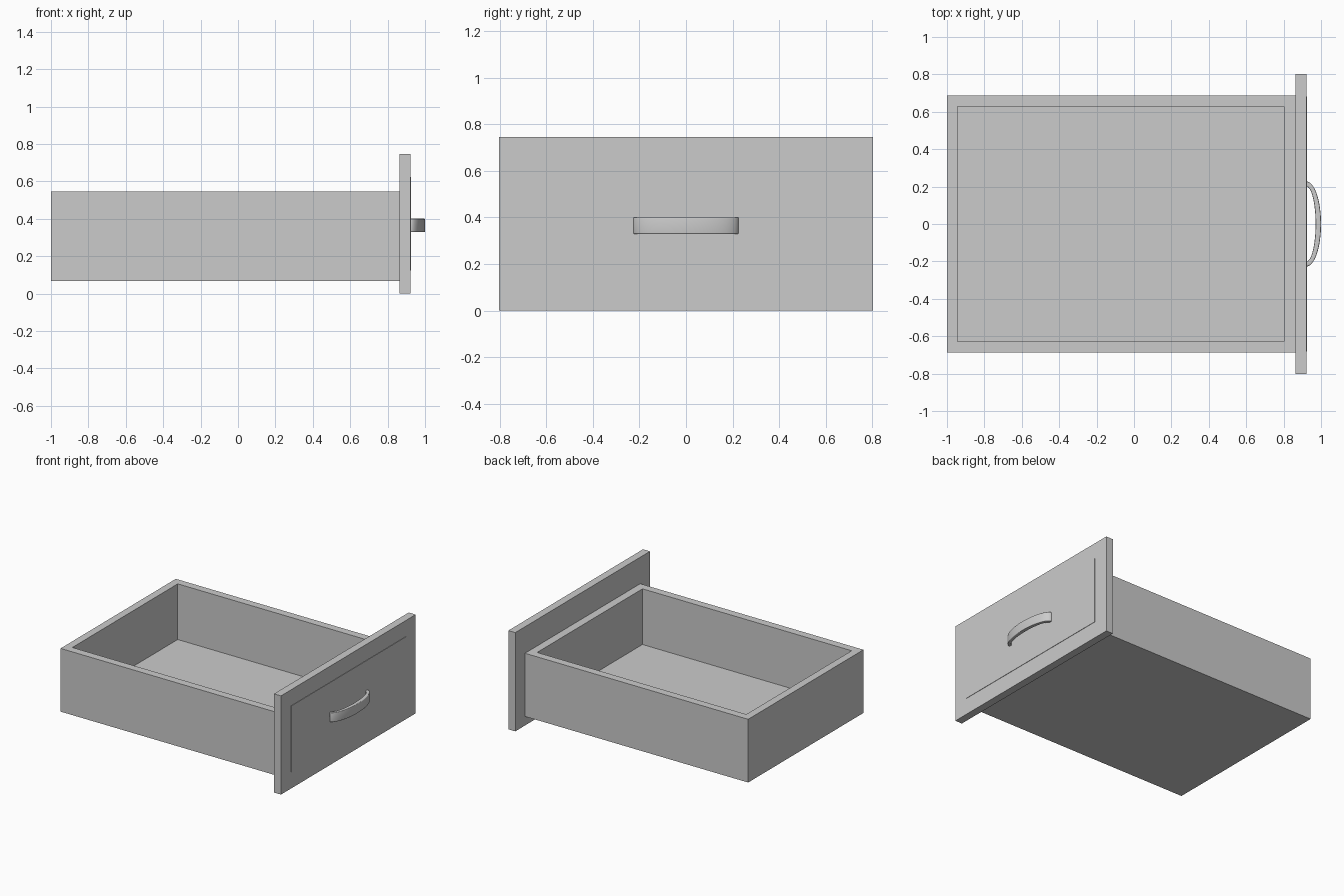
import bpy, bmesh, math

if "Cube" in bpy.data.objects:
    bpy.data.objects.remove(bpy.data.objects["Cube"])

def box(name, x0, x1, y0, y1, z0, z1):
    bm = bmesh.new()
    bmesh.ops.create_cube(bm, size=1)
    for v in bm.verts:
        v.co = ((x0, x1)[v.co.x > 0], (y0, y1)[v.co.y > 0], (z0, z1)[v.co.z > 0])
    return finish(name, bm)

def finish(name, bm):
    bmesh.ops.recalc_face_normals(bm, faces=bm.faces)
    me = bpy.data.meshes.new(name)
    bm.to_mesh(me)
    bm.free()
    ob = bpy.data.objects.new(name, me)
    bpy.context.collection.objects.link(ob)
    return ob

# Front panel with a very thin raised field
box("front_panel", 0.863, 0.921, -0.803, 0.803, 0.0, 0.745)
box("raised_field", 0.915, 0.924, -0.683, 0.683, 0.124, 0.624)

# Walls: one rectangular ring, extruded upward
Z0, Z1 = 0.068, 0.545
bm = bmesh.new()
def rect(x0, x1, y, z):
    return [bm.verts.new(p) for p in ((x0, -y, z), (x1, -y, z), (x1, y, z), (x0, y, z))]
loops = [rect(-1, 0.863, 0.687, Z0), rect(-1, 0.863, 0.687, Z1),
         rect(-0.943, 0.803, 0.628, Z1), rect(-0.943, 0.803, 0.628, Z0)]
for k in range(4):
    a, b = loops[k], loops[(k + 1) % 4]
    for i in range(4):
        j = (i + 1) % 4
        bm.faces.new((a[i], a[j], b[j], b[i]))
finish("drawer_walls", bm)

# Floor set between the walls
box("drawer_floor", -0.943, 0.803, -0.628, 0.628, Z0, 0.125)

# Bowed handle: half-ellipse strip with rounded edges
N = 32
bm = bmesh.new()
rings = []
for i in range(N + 1):
    t = math.pi * (i / N - 0.5)
    c, s = math.cos(t), math.sin(t)
    outer = (0.922 + 0.078 * c, 0.227 * s)
    inner = (0.922 + 0.049 * c, 0.200 * s)
    rings.append([bm.verts.new((*p, z)) for p, z in
                  ((outer, 0.329), (outer, 0.401), (inner, 0.401), (inner, 0.329))])
for a, b in zip(rings, rings[1:]):
    for k in range(4):
        m = (k + 1) % 4
        bm.faces.new((a[k], a[m], b[m], b[k]))
bm.faces.new(rings[0])
bm.faces.new(rings[-1][::-1])
handle = finish("handle", bm)
bev = handle.modifiers.new("rounded_edges", 'BEVEL')
bev.width = 0.009
bev.segments = 4
bev.limit_method = 'ANGLE'
bev.angle_limit = math.radians(50)
bpy.context.view_layer.objects.active = handle
handle.select_set(True)
bpy.ops.object.modifier_apply(modifier=bev.name)
bpy.ops.object.shade_smooth_by_angle(angle=math.radians(40))
